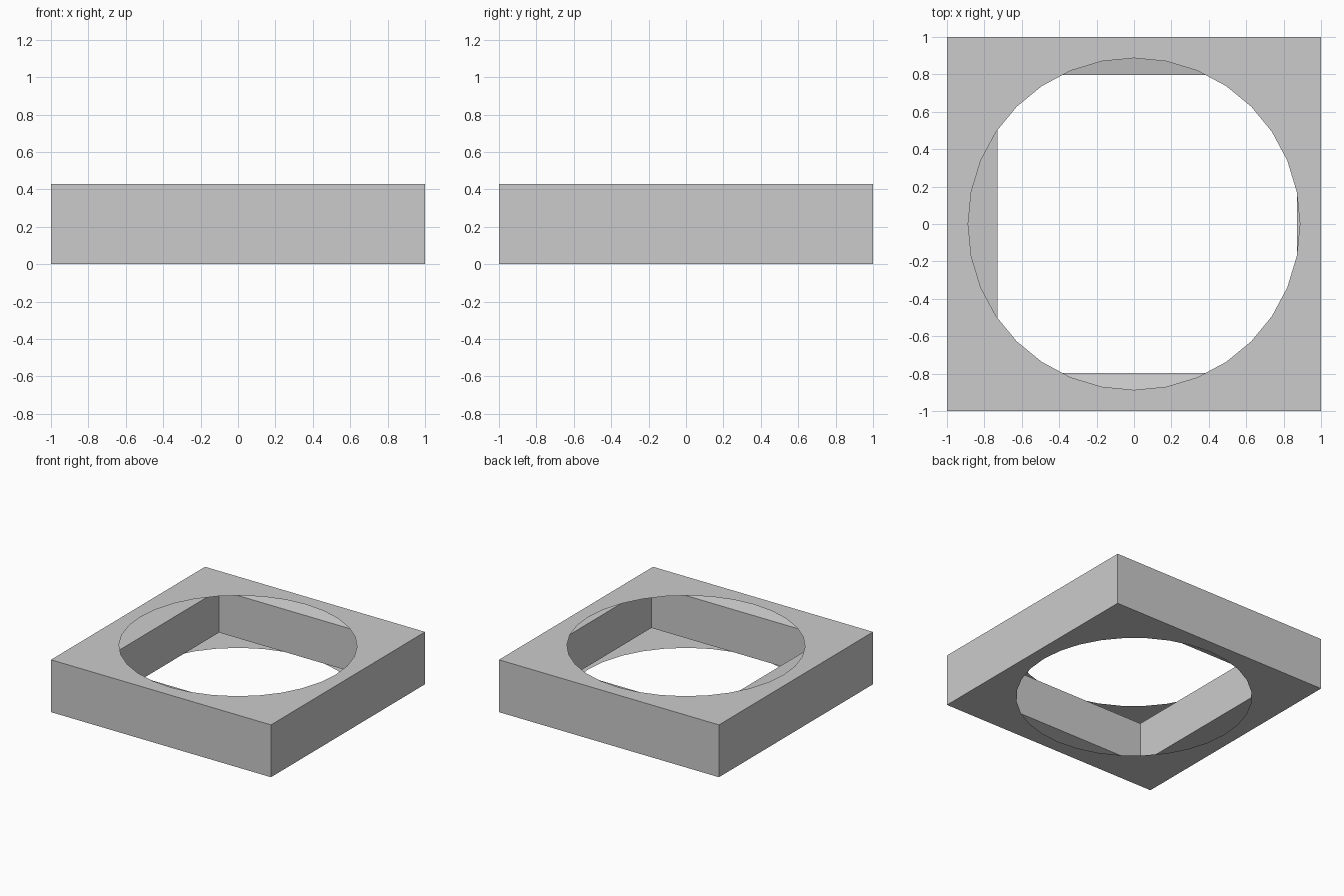
import bpy
from math import sin, cos, pi

if "Cube" in bpy.data.objects:
    bpy.data.objects.remove(bpy.data.objects["Cube"])

H = 0.43           # overall height
R = 0.887          # radius of the round openings
SIDES = 32
LIP = 0.04         # drop of the sloped inner lip


def add_mesh(name, verts, faces):
    mesh = bpy.data.meshes.new(name)
    mesh.from_pydata(verts, [], faces)
    mesh.update()
    obj = bpy.data.objects.new(name, mesh)
    bpy.context.collection.objects.link(obj)
    return obj


def rect(x0, x1, y, z):
    return [(x1, y, z), (x0, y, z), (x0, -y, z), (x1, -y, z)]


# Square wall frame: outer wall, sloped lips and inset inner wall
loops = [rect(-1, 1, 1, 0), rect(-1, 1, 1, H),
         rect(-0.73, 0.872, 0.796, H - LIP), rect(-0.73, 0.872, 0.796, LIP)]
verts = [v for loop in loops for v in loop]
faces = []
for k in range(4):
    a, b = 4 * k, 4 * ((k + 1) % 4)
    for i in range(4):
        j = (i + 1) % 4
        faces.append((a + i, a + j, b + j, b + i))
add_mesh("wall_frame", verts, faces)


# Thin square sheets with a round opening, one per side of the frame
def plate(name, z, up):
    verts = rect(-1, 1, 1, z)
    verts += [(R * cos(2 * pi * i / SIDES), R * sin(2 * pi * i / SIDES), z)
              for i in range(SIDES)]
    q = SIDES // 4
    faces = []
    for k in range(4):
        start = q // 2 + k * q
        arc = [4 + (start + i) % SIDES for i in range(q + 1)]
        face = [k, (k + 1) % 4] + arc[::-1]
        faces.append(face if up else face[::-1])
    add_mesh(name, verts, faces)


plate("top_plate", H, True)
plate("bottom_plate", 0, False)
